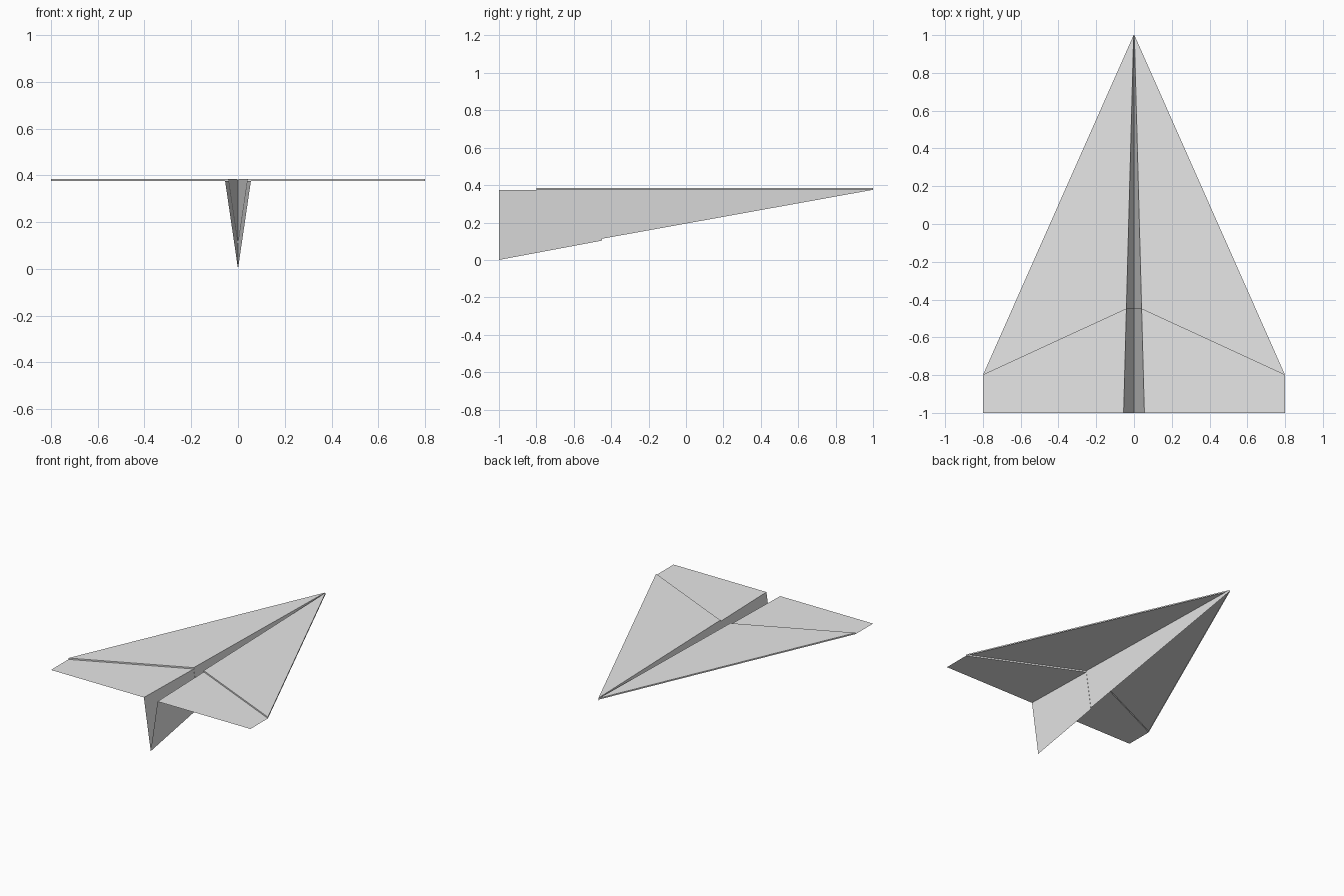
import bpy

# Remove the default cube if present
cube = bpy.data.objects.get("Cube")
if cube:
    bpy.data.objects.remove(cube, do_unlink=True)

# Single paper material
paper = bpy.data.materials.new("paper_grey")
paper.use_nodes = True
colour = (0.8, 0.8, 0.8, 1.0)
paper.diffuse_color = colour
paper.node_tree.nodes["Principled BSDF"].inputs["Base Color"].default_value = colour

# Key dimensions
SPAN, TAIL, TIP, FOLD, NOSE = 0.8, -1.0, -0.8, -0.45, 1.0
WING_Z, STEP = 0.375, 0.01


def crease_x(y):
    """Half width of the slot between the wings."""
    return 0.002 + 0.0265 * (NOSE - y)


def crease(y, lift=0):
    return (crease_x(y), y, WING_Z + lift)


def keel(y, lift=0):
    return (0, y, WING_Z * (y - TAIL) / (NOSE - TAIL) + lift)


def tip(y, lift=0):
    return (SPAN, y, WING_Z + lift)


def sheet(name, *outlines):
    """Flat paper panels for the left half, mirrored to the right."""
    verts = [p for outline in outlines for p in outline]
    faces, start = [], 0
    for outline in outlines:
        faces.append(range(start, start + len(outline)))
        start += len(outline)
    mesh = bpy.data.meshes.new(name)
    mesh.from_pydata(verts, [], [list(f) for f in faces])
    mesh.materials.append(paper)
    obj = bpy.data.objects.new(name, mesh)
    bpy.context.collection.objects.link(obj)
    mirror = obj.modifiers.new("mirror", "MIRROR")
    mirror.merge_threshold = 0.0005
    return obj


nose_low = (0.002, NOSE, WING_Z)
nose_high = (0.002, NOSE, WING_Z + STEP)

# Wings: lower rear panel and raised folded front panel
sheet("rear_wings", [crease(TAIL), tip(TAIL), tip(TIP), crease(FOLD)])
sheet("front_wings", [crease(FOLD, STEP), tip(TIP, STEP), nose_high])

# Folded paper edges: step across the wing and along the leading edge
sheet("wing_fold_steps",
      [crease(FOLD), tip(TIP), tip(TIP, STEP), crease(FOLD, STEP)])
sheet("leading_edges",
      [tip(TIP), nose_low, nose_high, tip(TIP, STEP)])

# V-shaped body under the wings, with the front part raised by the fold
sheet("rear_body", [keel(TAIL), crease(TAIL), crease(FOLD), keel(FOLD)])
sheet("front_body",
      [keel(FOLD, STEP), crease(FOLD, STEP), nose_high, keel(NOSE)])
sheet("body_fold_step",
      [keel(FOLD), crease(FOLD), crease(FOLD, STEP), keel(FOLD, STEP)])
sheet("nose_cap", [keel(NOSE, -STEP), nose_low, nose_high, keel(NOSE)])
